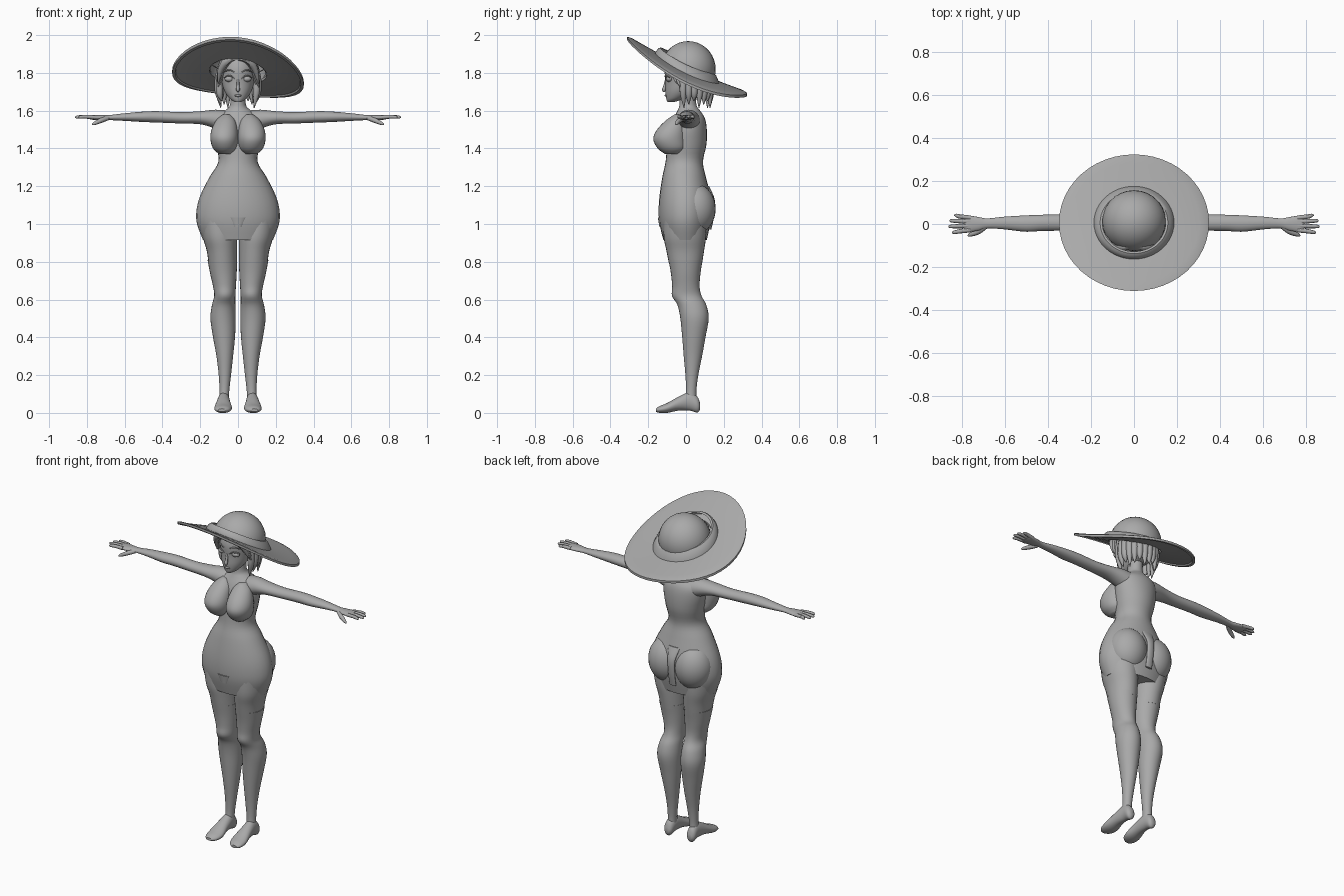
import bpy, bmesh, math
from mathutils import Vector

cube = bpy.data.objects.get("Cube")
if cube:
    bpy.data.objects.remove(cube)

grey = bpy.data.materials.new("plain_grey")
grey.use_nodes = True
grey.diffuse_color = (0.4, 0.4, 0.4, 1)
grey.node_tree.nodes["Principled BSDF"].inputs["Base Color"].default_value = (0.4, 0.4, 0.4, 1)
AXES = {"x": (1, 2, 0), "y": (0, 2, 1), "z": (0, 1, 2)}


def finish(obj, mirror=False):
    """Give the object its colour, smooth shading and optional mirrored twin."""
    obj.data.materials.clear()
    obj.data.materials.append(grey)
    bpy.ops.object.select_all(action="DESELECT")
    obj.select_set(True)
    bpy.context.view_layer.objects.active = obj
    bpy.ops.object.shade_smooth_by_angle(angle=math.radians(45))
    if mirror:
        obj.modifiers.new("Mirror", "MIRROR").use_mirror_merge = False
    return obj


def from_bmesh(name, bm, mirror=False):
    bmesh.ops.recalc_face_normals(bm, faces=bm.faces)
    mesh = bpy.data.meshes.new(name)
    bm.to_mesh(mesh)
    bm.free()
    obj = bpy.data.objects.new(name, mesh)
    bpy.context.collection.objects.link(obj)
    return finish(obj, mirror)


def smooth_path(rows, steps=4):
    """Catmull-Rom interpolation through rows of numbers."""
    out = []
    for i in range(len(rows) - 1):
        a, b, c, d = (rows[max(0, min(len(rows) - 1, i + k))] for k in (-1, 0, 1, 2))
        for s in range(steps):
            t = s / steps
            out.append([q + t * (r - p) / 2 + t * t * (p - 2.5 * q + 2 * r - s_ / 2)
                        + t ** 3 * (1.5 * (q - r) + (s_ - p) / 2)
                        for p, q, r, s_ in zip(a, b, c, d)])
    return out + [list(rows[-1])]


def skin_rings(bm, rings, caps=True):
    loops = [[bm.verts.new(co) for co in ring] for ring in rings]
    n = len(loops[0])
    for lower, upper in zip(loops, loops[1:]):
        for i in range(n):
            j = (i + 1) % n
            bm.faces.new((lower[i], lower[j], upper[j], upper[i]))
    if caps:
        bm.faces.new(loops[0])
        bm.faces.new(loops[-1])


def loft(name, axis, rows, mirror=False, sides=28):
    """Oval sections along an axis; a row is position, then both extents each way."""
    rings = []
    for pos, a0, a1, b0, b1 in smooth_path(rows):
        ring = []
        for i in range(sides):
            ang = math.tau * i / sides
            co = [0, 0, 0]
            u, v, w = AXES[axis]
            co[u] = (a0 + a1) / 2 + (a1 - a0) / 2 * math.cos(ang)
            co[v] = (b0 + b1) / 2 + (b1 - b0) / 2 * math.sin(ang)
            co[w] = pos
            ring.append(co)
        rings.append(ring)
    bm = bmesh.new()
    skin_rings(bm, rings)
    return from_bmesh(name, bm, mirror)


def tube(name, points, mirror=False):
    """Tapered round strand; each point is x, y, z and radius."""
    curve = bpy.data.curves.new(name, "CURVE")
    curve.dimensions = "3D"
    curve.bevel_depth = 1
    curve.bevel_resolution = 2
    curve.use_fill_caps = True
    path = smooth_path(points)
    spline = curve.splines.new("POLY")
    spline.points.add(len(path) - 1)
    for point, (x, y, z, r) in zip(spline.points, path):
        point.co = (x, y, z, 1)
        point.radius = r
    obj = bpy.data.objects.new(name, curve)
    bpy.context.collection.objects.link(obj)
    bpy.ops.object.select_all(action="DESELECT")
    obj.select_set(True)
    bpy.context.view_layer.objects.active = obj
    bpy.ops.object.convert(target="MESH")
    return finish(bpy.context.object, mirror)


def ball(name, centre, size, mirror=False, cut=None):
    """Ellipsoid, optionally trimmed by a plane (point, normal kept side)."""
    bm = bmesh.new()
    bmesh.ops.create_uvsphere(bm, u_segments=28, v_segments=18, radius=1)
    for v in bm.verts:
        v.co = Vector(c + s * k for c, s, k in zip(centre, size, v.co))
    if cut:
        bmesh.ops.bisect_plane(bm, geom=bm.verts[:] + bm.edges[:] + bm.faces[:],
                               plane_co=cut[0], plane_no=cut[1], clear_inner=True)
    return from_bmesh(name, bm, mirror)


def sym(rows):
    """Rows of z, half width, front and back, centred on x = 0."""
    return [(z, -w, w, front, back) for z, w, front, back in rows]


# Torso with dress, hips and neck
loft("torso", "z", sym([
    (.915, .185, -.12, .11), (1, .217, -.14, .128), (1.07, .22, -.145, .135),
    (1.15, .2, -.14, .13), (1.25, .15, -.125, .105), (1.33, .104, -.108, .09),
    (1.42, .115, -.1, .108), (1.5, .127, -.085, .11), (1.56, .12, -.065, .1),
    (1.6, .07, -.045, .075), (1.63, .042, -.035, .055), (1.7, .04, -.035, .055)]))
loft("bust", "z", [
    (1.37, .035, .1, -.11, -.03), (1.4, .008, .132, -.15, 0), (1.45, 0, .146, -.173, 0),
    (1.5, .003, .14, -.153, 0), (1.55, .015, .115, -.105, 0), (1.58, .04, .08, -.06, 0)], True)
ball("buttock", (.088, .045, 1.08), (.112, .112, .135), True)
loft("back_panel", "z", sym([
    (.97, .022, .12, .134), (1.05, .022, .13, .15), (1.13, .025, .13, .152), (1.2, .04, .1, .122)]))
loft("front_panel", "z", sym([(.985, .022, -.141, -.12), (1.035, .046, -.149, -.12)]))

# Legs, stockings and feet
loft("thigh", "z", [
    (.79, .006, .155, -.09, .085), (.86, .005, .166, -.104, .096),
    (.93, .004, .186, -.118, .106), (1.02, .004, .2, -.12, .11)], True)
loft("stocking", "z", [
    (.07, .048, .1, -.005, .055), (.12, .046, .098, 0, .055), (.2, .037, .102, -.003, .065),
    (.3, .026, .114, -.012, .085), (.4, .016, .132, -.02, .103), (.5, .012, .146, -.03, .12),
    (.57, .014, .138, -.045, .108), (.62, .014, .126, -.074, .082), (.67, .011, .132, -.073, .072),
    (.74, .007, .148, -.08, .077), (.81, .004, .161, -.093, .088)], True)
loft("foot", "y", [
    (.075, .062, .09, .02, .05), (.06, .05, .104, .002, .085), (.02, .045, .106, .012, .11),
    (-.04, .04, .115, .012, .085), (-.1, .032, .125, 0, .052),
    (-.14, .043, .12, 0, .036), (-.16, .065, .105, .006, .022)], True)

# Arms and hands
loft("arm", "x", [
    (.05, -.045, .08, 1.47, 1.6), (.12, -.042, .07, 1.505, 1.605), (.2, -.04, .055, 1.528, 1.597),
    (.3, -.032, .045, 1.532, 1.592), (.42, -.032, .043, 1.537, 1.597), (.5, -.036, .04, 1.54, 1.595),
    (.6, -.025, .034, 1.546, 1.586), (.68, -.02, .026, 1.55, 1.577), (.72, -.03, .032, 1.549, 1.577),
    (.77, -.038, .04, 1.552, 1.576), (.79, -.036, .038, 1.556, 1.574)], True)
for label, y, tip in (("index", -.031, .845), ("middle", -.009, .862),
                      ("ring", .012, .857), ("little", .032, .835)):
    tube(label + "_finger", [(.76, y * .9, 1.565, .011), (.81, y * 1.1, 1.568, .01),
                             (tip - .01, y * 1.25, 1.566, .008), (tip, y * 1.28, 1.565, .003)], True)
tube("thumb", [(.69, -.012, 1.56, .012), (.725, -.036, 1.548, .013),
               (.76, -.05, 1.532, .009), (.772, -.054, 1.526, .003)], True)

# Head and face
loft("head", "z", sym([
    (1.645, .014, -.098, -.065), (1.662, .042, -.104, -.015), (1.7, .07, -.109, .05),
    (1.75, .086, -.109, .095), (1.82, .094, -.112, .115), (1.88, .084, -.09, .11), (1.93, .04, -.05, .07)]))
tube("nose", [(0, -.105, 1.765, .006), (0, -.112, 1.73, .008), (0, -.117, 1.71, .01), (0, -.112, 1.7, .004)])
ball("lips", (0, -.102, 1.68), (.019, .011, .007))
ball("eye", (.045, -.088, 1.768), (.026, .018, .016), True)
tube("upper_lid", [(.016, -.107, 1.768, .002), (.044, -.109, 1.786, .004), (.074, -.086, 1.775, .002)], True)
tube("eyebrow", [(.018, -.112, 1.803, .002), (.048, -.106, 1.815, .004), (.078, -.082, 1.803, .002)], True)
ball("ear", (.094, 0, 1.75), (.014, .024, .034), True)

# Hair: cap, swept fringe and hanging locks
ball("hair_cap", (0, .02, 1.8), (.113, .118, .12), cut=((0, -.035, 1.8), (0, 1, .6)))
for i in range(4):
    drop = i * .02
    for side, reach in ((-1, .105), (1, .11)):
        tube("fringe_lock", [(-.01, -.09 + drop, 1.885, .016),
                             (side * .055, -.105 + drop, 1.868 - drop / 3, .02),
                             (side * .092, -.078 + drop, 1.815 - drop, .016),
                             (side * reach, -.05 + drop, 1.745 - drop, .003)])
for i in range(15):
    ang = math.radians(-20 + 220 * i / 14)
    c, s = math.cos(ang), math.sin(ang)
    tip = 1.615 + .018 * (i % 3)
    tube("hanging_lock", [(c * r, .022 + s * r * 1.05, z, thick) for r, z, thick in
                          ((.09, 1.83, .02), (.104, 1.76, .02), (.103, 1.69, .018),
                           (.09 + .015 * max(s, 0), tip, .002))])


# Tilted sun hat
def brim_height(x, y):
    t = min(1, math.hypot(x, y) / .33)
    return 1.84 - .47 * y - .09 * x - .5 * x * x - .04 * (1 - t)


def hat_ring(radius, lift, sides=48):
    ring = []
    for i in range(sides):
        ang = math.tau * i / sides
        x = radius * 1.05 * math.cos(ang)
        y = .006 + radius * .955 * math.sin(ang)
        ring.append((x, y, brim_height(x, y) + lift))
    return ring


def hat_part(name, rows):
    bm = bmesh.new()
    skin_rings(bm, [hat_ring(r, lift) for r, lift in rows], False)
    return from_bmesh(name, bm)


edge = .332
hat_part("hat_brim", [(.145, .008), (.19, .008), (.24, .008), (.29, .008), (edge - .012, .008),
                      (edge, .005), (edge, -.009), (edge - .015, -.012), (edge - .018, -.004),
                      (.29, -.003), (.24, -.003), (.19, -.003), (.145, -.003), (.145, .008)])
hat_part("hat_band", [(.178, .004), (.176, .014), (.162, .04), (.15, .052), (.14, .05)])
ball("hat_crown", (0, .012, 1.82), (.148, .145, .148), cut=((0, 0, 1.81), (.09, .47, 1)))
